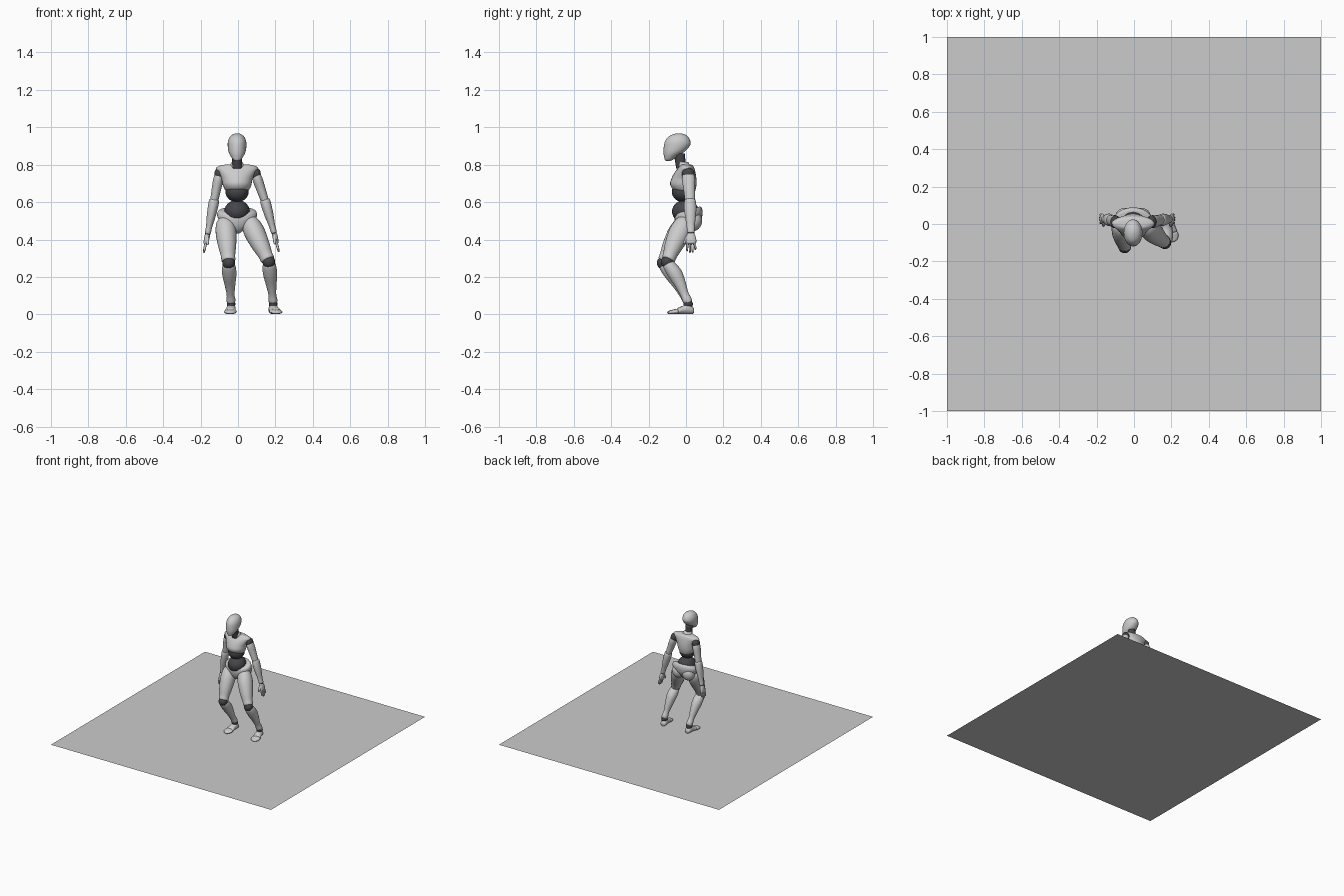
import bpy, bmesh, math
from mathutils import Vector

if "Cube" in bpy.data.objects:
    bpy.data.objects.remove(bpy.data.objects["Cube"])

dark = bpy.data.materials.new("joint_dark")
dark.diffuse_color = (0.06, 0.06, 0.07, 1)
dark.use_nodes = True
dark.node_tree.nodes["Principled BSDF"].inputs["Base Color"].default_value = dark.diffuse_color


def finish(name, bm, mat=None):
    bmesh.ops.recalc_face_normals(bm, faces=bm.faces)
    for f in bm.faces:
        f.smooth = True
    me = bpy.data.meshes.new(name)
    bm.to_mesh(me)
    bm.free()
    ob = bpy.data.objects.new(name, me)
    bpy.context.collection.objects.link(ob)
    if mat:
        me.materials.append(mat)
    return ob


def ball(name, c, r, mat=None):
    bm = bmesh.new()
    bmesh.ops.create_uvsphere(bm, u_segments=24, v_segments=14, radius=1)
    for v in bm.verts:
        v.co = Vector([c[i] + v.co[i] * r[i] for i in range(3)])
    return finish(name, bm, mat)


def spline(rows, steps):
    """Catmull-Rom through rows of numbers."""
    out = []
    for i in range(len(rows) - 1):
        p = [rows[max(i - 1, 0)], rows[i], rows[i + 1], rows[min(i + 2, len(rows) - 1)]]
        for s in range(steps):
            t = s / steps
            out.append([0.5 * (2 * b + (c - a) * t + (2 * a - 5 * b + 4 * c - d) * t * t
                               + (3 * b - a - 3 * c + d) * t ** 3) for a, b, c, d in zip(*p)])
    return out + [list(rows[-1])]


def loft(name, rows, u, v, seg=24, steps=4, tilt=0, mat=None):
    """Skin elliptical rings (x, y, z, radius_u, radius_v)."""
    bm = bmesh.new()
    rings = []
    for x, y, z, a, b in spline(rows, steps):
        ring = []
        for k in range(seg):
            w = 2 * math.pi * k / seg
            co = Vector((x, y, z)) + u * (math.cos(w) * max(a, 0.001)) + v * (math.sin(w) * max(b, 0.001))
            co.z += tilt * (co.y - y)
            ring.append(bm.verts.new(co))
        rings.append(ring)
    for r0, r1 in zip(rings, rings[1:]):
        for k in range(seg):
            bm.faces.new((r0[k], r0[(k + 1) % seg], r1[(k + 1) % seg], r1[k]))
    bm.faces.new(rings[0])
    bm.faces.new(rings[-1])
    return finish(name, bm, mat)


def limb(name, a, b, prof, ref=(0, 1, 0), **kw):
    """Loft from a to b; profile rows are (t, y_offset, radius_side, radius_front)."""
    a, b = Vector(a), Vector(b)
    d = (b - a).normalized()
    u = Vector(ref).cross(d).normalized()
    v = d.cross(u)
    rows = [(*(a.lerp(b, t) + Vector((0, o, 0))), ru, rv) for t, o, ru, rv in prof]
    return loft(name, rows, u, v, **kw)


X, Y = Vector((1, 0, 0)), Vector((0, 1, 0))
CX = -0.005

# base sheet
bm = bmesh.new()
bmesh.ops.create_grid(bm, x_segments=1, y_segments=1, size=1)
finish("base_sheet", bm)

# head and neck
loft("head", [(CX, -.092, .82, .006, .008), (CX, -.09, .826, .02, .022), (CX, -.079, .845, .034, .038),
              (CX, -.062, .868, .045, .058), (CX, -.048, .9, .05, .071), (CX, -.046, .928, .048, .067),
              (CX, -.046, .952, .036, .05), (CX, -.046, .964, .018, .026), (CX, -.046, .968, .002, .002)],
     X, Y, tilt=.08)
loft("neck", [(CX, -.02, .78, .03, .032), (CX, -.03, .815, .026, .028), (CX, -.035, .86, .027, .03)], X, Y, mat=dark)
loft("collar", [(CX, -.008, .785, .045, .035), (CX, -.014, .805, .034, .031), (CX, -.017, .815, .028, .028)], X, Y)

# chest shell, pointed at the bottom front
loft("chest", [(CX, .005, .802, .03, .022), (CX, .005, .797, .085, .033), (CX, .003, .782, .113, .042),
               (CX, -.003, .76, .1, .054), (CX, -.01, .725, .083, .066), (CX, -.015, .69, .076, .07),
               (CX, -.01, .66, .06, .058), (CX, -.002, .645, .035, .045)], X, Y, tilt=-.08)
ball("upper_abdomen", (CX, -.014, .655), (.062, .062, .055), dark)
ball("lower_abdomen", (CX, -.003, .55), (.068, .072, .062), dark)

# pelvis
loft("pelvis", [(CX, .012, .558, .085, .062), (CX, .012, .55, .102, .071), (CX, .014, .525, .106, .075),
                (CX, .015, .49, .085, .068), (CX, .012, .46, .045, .05), (CX, .01, .44, .02, .028)],
     X, Y, tilt=.3)
for s, side in ((-1, "left"), (1, "right")):
    ball(side + "_buttock", (CX + s * .045, .038, .5), (.05, .048, .055))


def leg(side, hip, knee, ankle, toe):
    limb(side + "_thigh", hip, knee, [(-.14, 0, .022, .022), (-.06, 0, .043, .043), (.08, 0, .053, .055),
         (.3, -.002, .055, .058), (.6, -.004, .047, .048), (.82, -.002, .038, .038), (.93, 0, .037, .036),
         (.98, 0, .026, .026)])
    ball(side + "_knee", knee, (.034, .034, .034), dark)
    limb(side + "_shin", knee, ankle, [(.02, 0, .025, .025), (.08, 0, .035, .033), (.28, .008, .038, .039),
         (.55, .008, .029, .031), (.8, .002, .021, .023), (.95, 0, .024, .025), (1.02, 0, .02, .02)])
    ball(side + "_ankle", (ankle[0], ankle[1], .055), (.023, .025, .024), dark)
    # foot: heel, arch and toe pieces
    heel = Vector((ankle[0], ankle[1], 0))
    d = (Vector(toe) - heel).normalized()
    u = d.cross(Vector((0, 0, 1)))
    v = Vector((0, 0, 1))
    L = (Vector(toe) - heel).length

    def foot(name, prof):
        rows = [(*(heel + d * (t * L) + v * z), a, b) for t, z, a, b in prof]
        loft(name, rows, u, v)
    foot(side + "_foot", [(-.27, .02, .008, .009), (-.22, .021, .02, .018), (0, .029, .025, .028),
                          (.25, .024, .026, .022), (.5, .018, .031, .016), (.57, .015, .024, .011)])
    foot(side + "_toes", [(.52, .015, .025, .01), (.6, .015, .034, .014), (.8, .012, .032, .011),
                          (.95, .01, .021, .008), (1.0, .009, .007, .004)])


leg("left", (-.068, -.01, .485), (-.05, -.122, .275), (-.037, .012, .065), (-.043, -.1, 0))
leg("right", (.066, -.01, .485), (.165, -.1, .28), (.188, .012, .065), (.21, -.095, 0))


def arm(side, s, shoulder, elbow, wrist, tip):
    ball(side + "_shoulder", shoulder, (.027, .034, .034), dark)
    limb(side + "_upper_arm", shoulder, elbow, [(-.08, 0, .01, .015), (0, 0, .022, .029), (.2, 0, .027, .035),
         (.5, 0, .025, .031), (.85, 0, .022, .027), (1, 0, .02, .024)])
    ball(side + "_elbow", elbow, (.022, .026, .026), dark)
    limb(side + "_forearm", elbow, wrist, [(-.12, 0, .019, .022), (-.08, 0, .027, .03), (.12, 0, .027, .033),
         (.4, 0, .024, .03), (.75, 0, .017, .022), (.96, 0, .016, .02), (1, 0, .012, .015)])
    w, t = Vector(wrist), Vector(tip)
    ball(side + "_wrist", wrist, (.014, .016, .014), dark)
    limb(side + "_palm", w, w.lerp(t, .55), [(-.02, 0, .009, .012), (.15, 0, .014, .021), (.6, 0, .014, .028),
         (.95, 0, .011, .027), (1.05, 0, .006, .022)])
    # fingers
    for i, n in enumerate((.93, 1.02, 1, .86)):
        o = Vector((0, -.02 + .0135 * i, 0))
        limb(f"{side}_finger_{i + 1}", w.lerp(t, .5) + o, w.lerp(t, n) + o * 1.1,
             [(0, 0, .006, .006), (.5, 0, .007, .006), (.9, 0, .005, .005), (1, 0, .001, .001)], seg=10, steps=3)
    a = w.lerp(t, .12) + Vector((0, -.014, 0))
    limb(side + "_thumb", a, w.lerp(t, .6) + Vector((-s * .012, -.04, 0)),
         [(0, 0, .008, .008), (.5, 0, .009, .009), (.9, 0, .006, .006), (1, 0, .001, .001)], seg=10, steps=3)


arm("left", -1, (-.1, .012, .75), (-.13, .022, .595), (-.162, .026, .43), (-.183, .028, .33))
arm("right", 1, (.095, .012, .75), (.148, .022, .595), (.193, .026, .435), (.218, .028, .335))
